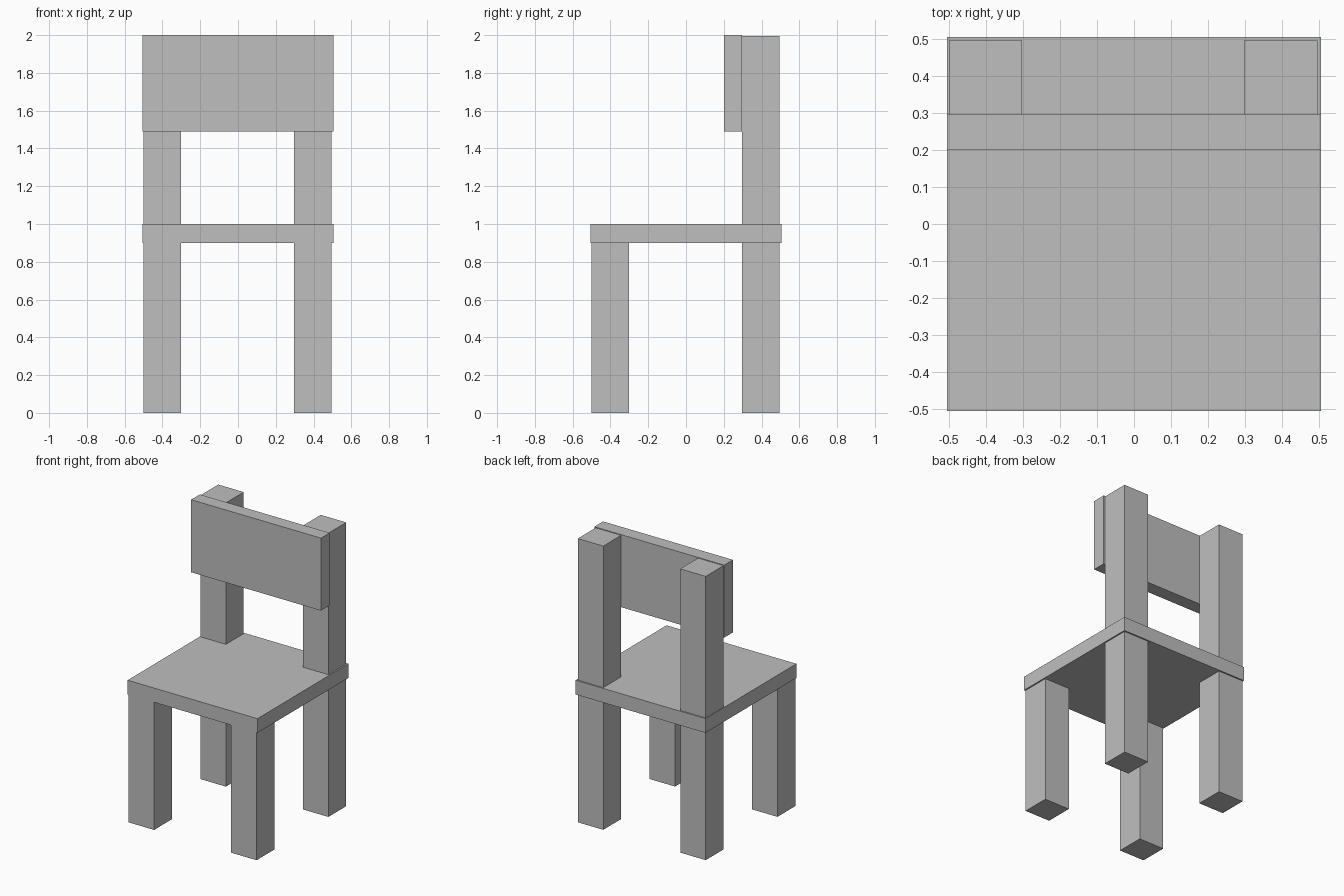
import bpy

# Remove the default cube
cube = bpy.data.objects.get("Cube")
if cube:
    bpy.data.objects.remove(cube, do_unlink=True)

# Single flat grey
grey = bpy.data.materials.new("plain_grey")
grey.use_nodes = True
colour = (0.52, 0.52, 0.52, 1)
grey.diffuse_color = colour
bsdf = next(n for n in grey.node_tree.nodes if n.type == 'BSDF_PRINCIPLED')
bsdf.inputs["Base Color"].default_value = colour


def box(name, low, high):
    """Add a box that spans two opposite corners."""
    centre = [(a + b) / 2 for a, b in zip(low, high)]
    bpy.ops.mesh.primitive_cube_add(size=1, location=centre)
    obj = bpy.context.object
    obj.name = name
    obj.scale = [b - a for a, b in zip(low, high)]
    bpy.ops.object.transform_apply(location=False, rotation=False, scale=True)
    obj.data.materials.append(grey)
    return obj


HALF = 0.505       # half width of seat and backrest
SEAT_LOW, SEAT_TOP = 0.9, 1.0
POST_TOP = 1.995
LEG = 0.198        # leg thickness
STARTS = {"right": -0.5, "left": 0.297}

# Seat slab
box("seat", (-HALF, -HALF, SEAT_LOW), (HALF, HALF, SEAT_TOP))

# Front legs stop under the seat, back legs carry on above it as posts
for side, x in STARTS.items():
    for end, y in (("front", -0.5), ("back", 0.297)):
        box(f"{end}_leg_{side}", (x, y, 0), (x + LEG, y + LEG, SEAT_LOW))
    box(f"back_post_{side}", (x, 0.297, SEAT_TOP), (x + LEG, 0.297 + LEG, POST_TOP))

# Backrest board on the front of the posts
box("backrest", (-HALF, 0.2, 1.49), (HALF, 0.297, 2.0))
